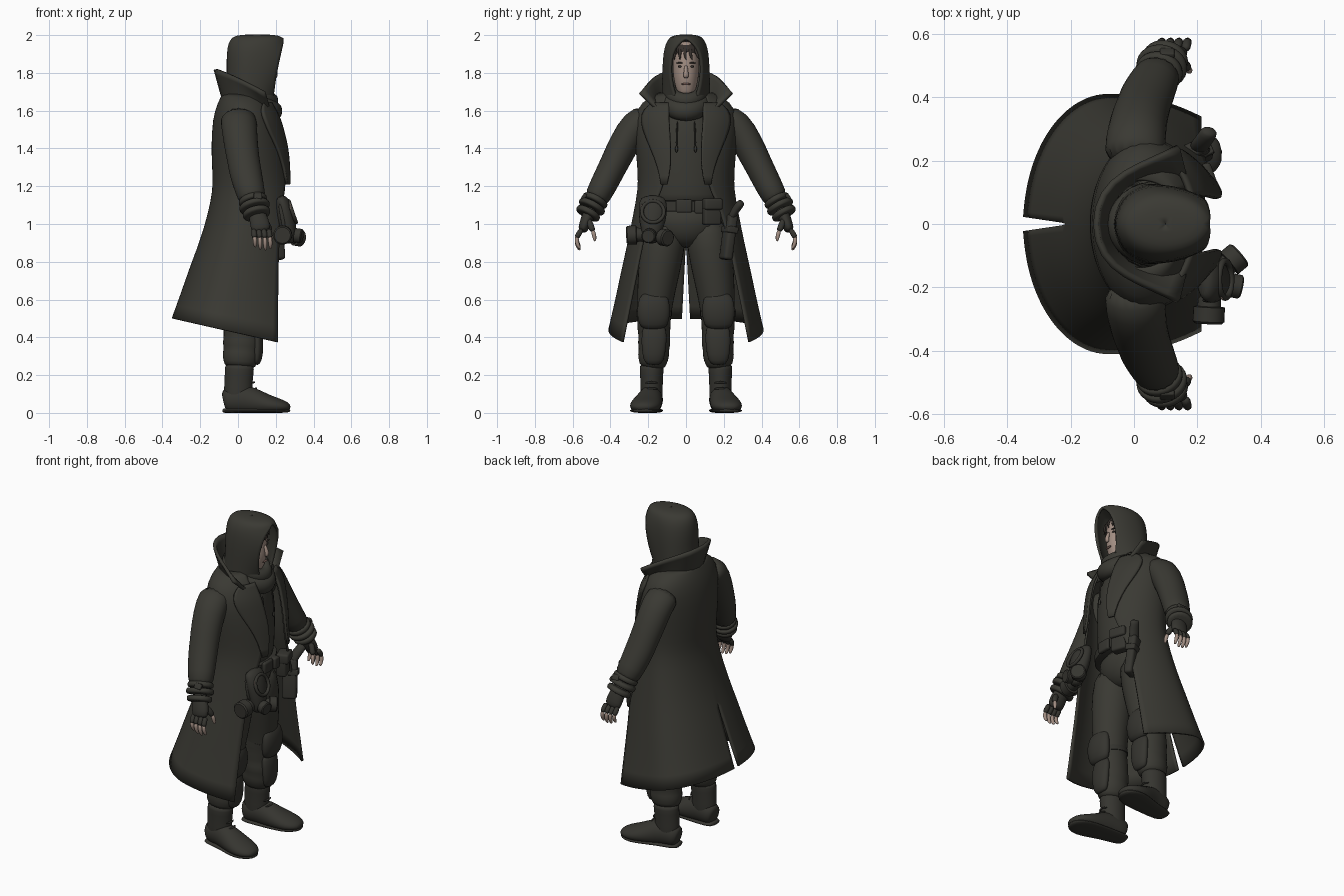
import bpy, bmesh, math
from mathutils import Vector, Matrix

def mat(name, r, g, b):
    m = bpy.data.materials.new(name)
    m.diffuse_color = (r, g, b, 1)
    return m

CLOTH = mat("dark olive cloth", .042, .041, .033)
GEAR = mat("dark gear", .036, .035, .029)
SKIN = mat("skin", .36, .27, .225)
HAIR = mat("dark hair", .035, .028, .024)
LIPS = mat("muted lips", .2, .12, .1)

def finish(name, bm, m, mirror=False, sub=1, solid=0, hard=False):
    bmesh.ops.remove_doubles(bm, verts=bm.verts, dist=1e-5)
    bmesh.ops.recalc_face_normals(bm, faces=bm.faces)
    me = bpy.data.meshes.new(name)
    bm.to_mesh(me)
    bm.free()
    me.materials.append(m)
    ob = bpy.data.objects.new(name, me)
    bpy.context.collection.objects.link(ob)
    if hard:
        bpy.ops.object.select_all(action='DESELECT')
        ob.select_set(True)
        bpy.context.view_layer.objects.active = ob
        bpy.ops.object.shade_smooth_by_angle()
    else:
        me.shade_smooth()
    if mirror:
        mod = ob.modifiers.new("mirror", 'MIRROR')
        mod.use_axis = (False, True, False)
        mod.merge_threshold = .0015
    if sub and not hard:
        mod = ob.modifiers.new("smooth", 'SUBSURF')
        mod.levels = mod.render_levels = sub
        mod.boundary_smooth = 'PRESERVE_CORNERS'
    if solid:
        mod = ob.modifiers.new("thickness", 'SOLIDIFY')
        mod.thickness, mod.offset = solid, 0
    return ob

def tube(name, pts, m, ref='X', closed=False, n=16, floor=False, **kw):
    """Loft of elliptical rings; pts = (x, y, z, radius along ref, other radius)."""
    bm = bmesh.new()
    ref = {'X': Vector((1, 0, 0)), 'Y': Vector((0, 1, 0)), 'Z': Vector((0, 0, 1))}[ref]
    P = [Vector(p[:3]) for p in pts]
    k, rings = len(P), []
    for i, p in enumerate(pts):
        a = P[(i - 1) % k] if closed or i else P[0]
        b = P[(i + 1) % k] if closed or i < k - 1 else P[-1]
        t = (b - a).normalized()
        u = (ref - t * ref.dot(t)).normalized()
        v = t.cross(u)
        ring = []
        for j in range(n):
            c = 2 * math.pi * j / n
            co = P[i] + u * p[3] * math.cos(c) + v * p[-1] * math.sin(c)
            if floor:
                co.z = max(co.z, 0)
            ring.append(bm.verts.new(co))
        rings.append(ring)
    for i in range(k if closed else k - 1):
        r, s = rings[i], rings[(i + 1) % k]
        for j in range(n):
            bm.faces.new((r[j], r[(j + 1) % n], s[(j + 1) % n], s[j]))
    if not closed:
        bm.faces.new(rings[0])
        bm.faces.new(rings[-1])
    return finish(name, bm, m, **kw)

def grid(name, rows, m, **kw):
    bm = bmesh.new()
    V = [[bm.verts.new(p) for p in r] for r in rows]
    for a, b in zip(V, V[1:]):
        for j in range(len(a) - 1):
            bm.faces.new((a[j], a[j + 1], b[j + 1], b[j]))
    return finish(name, bm, m, **kw)

def box(name, c, s, m, rot=(0, 0, 0), bevel=.01, **kw):
    bm = bmesh.new()
    bmesh.ops.create_cube(bm, size=1)
    bmesh.ops.scale(bm, vec=s, verts=bm.verts)
    bmesh.ops.bevel(bm, geom=bm.edges[:], offset=bevel, segments=3, affect='EDGES', profile=.5)
    for ax, a in zip('XYZ', rot):
        bmesh.ops.rotate(bm, matrix=Matrix.Rotation(math.radians(a), 3, ax), verts=bm.verts)
    bmesh.ops.translate(bm, vec=c, verts=bm.verts)
    return finish(name, bm, m, hard=True, **kw)

def ball(name, c, s, m, **kw):
    bm = bmesh.new()
    bmesh.ops.create_uvsphere(bm, u_segments=16, v_segments=10, radius=1)
    bmesh.ops.scale(bm, vec=s, verts=bm.verts)
    bmesh.ops.translate(bm, vec=c, verts=bm.verts)
    return finish(name, bm, m, sub=0, **kw)

def shell(name, rows, n, m, warp=None, **kw):
    """Open-fronted half shell; rows = z, back x, side x, half width, front x, front y."""
    out = []
    for z, xb, xs, w, xf, yf in rows:
        tf = math.asin(min(yf / w, .99))
        af = (xf - xs) / math.cos(tf)
        line = []
        for j in range(n + 1):
            t = math.pi + (tf - math.pi) * j / n
            c = math.cos(t)
            p = Vector((xs + (xs - xb if c < 0 else af) * c, w * math.sin(t), z))
            line.append(warp(p, j) if warp else p)
        out.append(line)
    return grid(name, out, m, mirror=True, **kw)

# Long coat: open front, tilted hem and back slit
COAT = [(1.69, -.075, .02, .14, .12, .10), (1.645, -.10, .02, .235, .15, .11),
        (1.56, -.13, .03, .275, .20, .11), (1.40, -.137, .04, .262, .24, .10),
        (1.27, -.13, .04, .25, .25, .10), (1.18, -.127, .04, .25, .245, .13),
        (1.05, -.155, .03, .275, .225, .19), (.92, -.19, .01, .30, .215, .23),
        (.75, -.25, -.02, .34, .21, .265), (.60, -.295, -.05, .37, .21, .30),
        (.44, -.345, -.08, .407, .21, .335)]

def hang(p, j):
    k = max(0, (1.05 - p.z) / .61)
    if j == 0:
        p.y = max(0, (.92 - p.z) / .48) * .022
    p.z -= k * (p.x + .08) * .225
    return p

shell("long_coat", COAT, 16, CLOTH, hang, solid=.012)

# Lapels laid over the chest
def coat_point(z):
    for a, b in zip(COAT, COAT[1:]):
        if a[0] >= z >= b[0]:
            f = (a[0] - z) / (a[0] - b[0])
            return [p + (q - p) * f for p, q in zip(a, b)]

rows = []
for z, wd in ((1.64, .07), (1.60, .115), (1.55, .13), (1.48, .115), (1.4, .085), (1.3, .045), (1.21, .01)):
    _, xb, xs, w, xf, yf = coat_point(z)
    af = (xf - xs) / math.sqrt(1 - (yf / w) ** 2)
    ys = [yf - .02 + (wd + .02) * i / 5 for i in range(6)]
    rows.append([(xs + af * math.sqrt(max(0, 1 - (y / w) ** 2)) + .016, y, z) for y in ys])
grid("lapel", rows, CLOTH, mirror=True, solid=.014)

# Raised collar
top = [(-.128, 0, 1.82), (-.105, .10, 1.815), (-.03, .165, 1.785), (.06, .205, 1.74), (.14, .245, 1.695)]
low = [(-.085, 0, 1.66), (-.06, .10, 1.66), (.02, .15, 1.65), (.10, .16, 1.63), (.175, .12, 1.58)]
grid("collar", [[Vector(a).lerp(Vector(b), f) for a, b in zip(top, low)] for f in (0, .35, .7, 1)],
     CLOTH, mirror=True, solid=.018)

# Hood and gathered scarf
HOOD = [(1.60, -.06, .04, .125, .17, .02), (1.68, -.06, .05, .122, .185, .058),
        (1.78, -.052, .06, .12, .198, .082), (1.87, -.055, .07, .117, .218, .08),
        (1.935, -.05, .08, .108, .232, .058), (1.965, -.04, .09, .095, .238, .022),
        (1.985, -.025, .1, .08, .234, 0), (1.995, .01, .1, .05, .2, 0), (1.997, .098, .1, .0008, .101, 0)]
shell("hood", HOOD, 12, CLOTH, solid=.014)
for nm, dz, k, r in (("scarf_lower", 0, 1, .046), ("scarf_upper", .055, .88, .038)):
    pts = []
    for i in range(16):
        a = 2 * math.pi * i / 16
        c = math.cos(a)
        pts.append((.075 + .12 * k * c, .095 * k * math.sin(a), 1.65 + dz - .055 * c, r * 1.15, r))
    tube(nm, pts, CLOTH, ref='Z', closed=True, n=12)
tube("drawstring", [(.2, .045, 1.55, .005, .005), (.212, .05, 1.46, .005, .005), (.212, .05, 1.40, .005, .005)],
     GEAR, n=8, mirror=True)
tube("drawstring_tip", [(.212, .05, 1.42, .009, .009), (.212, .05, 1.375, .009, .009)], GEAR, n=8, mirror=True)

# Head and face
tube("head", [(.155, 0, 1.68, .022, .022), (.135, 0, 1.695, .05, .045), (.115, 0, 1.735, .077, .06),
              (.105, 0, 1.785, .087, .069), (.10, 0, 1.83, .088, .072), (.098, 0, 1.88, .091, .072),
              (.09, 0, 1.935, .082, .064), (.085, 0, 1.965, .05, .04)], SKIN)
tube("nose", [(.184, 0, 1.842, .008, .009), (.196, 0, 1.81, .011, .011), (.202, 0, 1.785, .013, .017),
              (.192, 0, 1.772, .008, .012)], SKIN, n=10)
ball("eye", (.176, .031, 1.834, ), (.007, .013, .006), HAIR, mirror=True)
ball("brow", (.178, .032, 1.853), (.007, .021, .004), HAIR, mirror=True)
ball("mouth", (.188, 0, 1.741), (.006, .024, .006), LIPS)
ball("hair", (.085, 0, 1.915), (.095, .08, .055), HAIR)
for i, y in enumerate((-.055, -.03, -.005, .02, .05)):
    tube("hair_strand_%d" % i, [(.165 - abs(y) * .3, y, 1.94, .008, .012), (.192 - abs(y) * .4, y * 1.15, 1.9, .006, .01),
         (.188 - abs(y) * .5, y * 1.3 + .008, 1.865, .003, .003)], HAIR, n=8)

# Sleeves, cuffs and straps
tube("sleeve", [(.0, .19, 1.57, .10, .075), (.005, .265, 1.535, .097, .085), (.015, .33, 1.42, .092, .083),
                (.03, .375, 1.33, .087, .077), (.04, .405, 1.27, .088, .075), (.06, .445, 1.19, .08, .072),
                (.083, .49, 1.105, .074, .066)], CLOTH, mirror=True)
for nm, a, r in (("cuff_fold", 0, .078), ("cuff_strap", .035, .084), ("cuff_end", .075, .076)):
    x, y, z = .075 + a * .25, .472 + a * .5, 1.14 - a * .9
    tube(nm, [(x, y, z, r * .9, r * .8), (x + .002, y + .004, z - .007, r, r * .92),
              (x + .006, y + .013, z - .025, r, r * .92), (x + .008, y + .017, z - .032, r * .9, r * .8)],
         CLOTH, mirror=True)
box("cuff_buckle", (.105, .54, 1.145), (.045, .02, .035), GEAR, rot=(33, 0, 0), bevel=.005, mirror=True)

# Gloves with bare fingertips
tube("glove", [(.09, .495, 1.09, .042, .036), (.105, .52, 1.04, .048, .033), (.118, .538, .995, .054, .03),
               (.122, .55, .955, .05, .024)], GEAR, mirror=True)
for i in range(4):
    x, d = .163 - .027 * i, (.0, .008, .004, -.008)[i]
    tube("glove_finger_%d" % i, [(x, .55, .975, .015, .015), (x + .004, .57, .945, .0155, .0155),
                                 (x + .006, .58, .925, .015, .015)], GEAR, n=10, mirror=True)
    tube("fingertip_%d" % i, [(x + .005, .577, .935, .012, .012), (x + .008, .58, .905 - d, .012, .012),
                              (x + .009, .568, .879 - d, .010, .010), (x + .009, .56, .869 - d, .005, .005)],
         SKIN, n=10, mirror=True)
tube("glove_thumb", [(.135, .52, 1.03, .018, .018), (.162, .502, .985, .018, .018), (.17, .492, .96, .016, .016)],
     GEAR, n=10, mirror=True)
tube("thumb_tip", [(.168, .494, .97, .013, .013), (.175, .484, .93, .012, .012), (.177, .482, .907, .006, .006)],
     SKIN, n=10, mirror=True)

# Shirt, hips, belt
tube("shirt", [(.05, 0, 1.08, .14, .2), (.045, 0, 1.14, .15, .205), (.05, 0, 1.3, .155, .205),
               (.05, 0, 1.48, .155, .2), (.05, 0, 1.58, .13, .15), (.05, 0, 1.66, .09, .09)], CLOTH)
tube("hips", [(.045, 0, 1.11, .14, .2), (.04, 0, 1.0, .145, .205), (.04, 0, .92, .12, .15), (.04, 0, .87, .06, .06)], CLOTH)
tube("belt", [(.045, 0, 1.125, .152, .21), (.045, 0, 1.12, .162, .218), (.045, 0, 1.07, .162, .218),
              (.045, 0, 1.065, .152, .21)], GEAR, n=32, hard=True)
box("belt_buckle", (.21, -.01, 1.095), (.025, .085, .07), GEAR)

# Trousers, with bunched folds above the boots
tube("trouser_leg", [(.04, .10, 1.03, .13, .115), (.05, .127, .86, .125, .12), (.045, .148, .72, .115, .11),
                     (.04, .163, .60, .102, .098), (.03, .17, .50, .096, .09), (.02, .17, .44, .102, .09),
                     (.02, .168, .41, .096, .083), (.02, .168, .37, .104, .09), (.018, .17, .335, .095, .08),
                     (.015, .172, .30, .1, .086), (.012, .176, .265, .09, .074), (.01, .18, .235, .078, .066)],
     CLOTH, mirror=True)

# Knee and shin pads
tube("knee_pad", [(.10, .17, .635, .02, .05), (.115, .17, .615, .035, .08), (.12, .172, .54, .042, .092),
                  (.11, .172, .465, .036, .08), (.10, .172, .445, .02, .055)], GEAR, mirror=True)
tube("shin_pad", [(.09, .168, .465, .02, .05), (.1, .168, .44, .03, .068), (.105, .17, .35, .032, .068),
                  (.10, .172, .275, .028, .055), (.09, .172, .255, .015, .035)], GEAR, mirror=True)
tube("knee_strap", [(.035, .17, .545, .103, .096), (.03, .17, .515, .103, .096)], GEAR, n=24, hard=True, mirror=True)

# Boots with soles and laces
tube("boot_shaft", [(.008, .182, .26, .076, .062), (.008, .182, .24, .08, .066), (.003, .182, .17, .075, .06),
                    (.0, .182, .10, .078, .06), (.0, .182, .03, .072, .056)], GEAR, mirror=True)
tube("boot_foot", [(-.078, .175, .06, .05, .04), (-.06, .177, .065, .07, .058), (.02, .185, .075, .08, .064),
                   (.08, .195, .06, .075, .072), (.15, .21, .045, .055, .085), (.21, .22, .036, .043, .083),
                   (.255, .228, .032, .03, .06), (.278, .23, .03, .012, .028)], GEAR, ref='Z', floor=True, mirror=True)
tube("boot_sole", [(-.082, .175, .012, .012, .035), (-.065, .177, .012, .014, .06), (.05, .188, .012, .014, .068),
                   (.16, .213, .012, .014, .088), (.23, .224, .012, .014, .08), (.28, .23, .014, .012, .03)],
     GEAR, ref='Z', floor=True, mirror=True)
for i in range(4):
    x, z = .076 + .012 * max(0, 2 - i), .125 + .032 * i
    tube("boot_lace_%d" % i, [(x - .018, .148, z, .006, .006), (x + .004, .183, z + .008, .006, .006),
                              (x - .018, .218, z, .006, .006)], GEAR, ref='Z', n=8, mirror=True)

# Hanging gas mask on one hip
tube("mask_body", [(.215, -.175, 1.145, .02, .055), (.235, -.175, 1.125, .04, .075), (.25, -.175, 1.05, .05, .078),
                   (.262, -.18, .985, .048, .062), (.27, -.185, .925, .04, .045), (.265, -.185, .895, .025, .03)], GEAR)
frame = [(.28 - .02 * math.sin(a) + .008, -.175 + .06 * math.cos(a), 1.065 + .058 * math.sin(a), .011, .011)
         for a in [2 * math.pi * i / 16 for i in range(16)]]
tube("mask_visor_frame", frame, GEAR, closed=True, n=8)
for nm, a, b, r in (("front", (.27, -.185, .945), (.34, -.2, .935), .038),
                    ("outer", (.24, -.215, .945), (.235, -.315, .94), .05),
                    ("inner", (.27, -.15, .935), (.335, -.095, .925), .045)):
    A, B = Vector(a), Vector(b)
    ref = 'Z'
    tube("mask_filter_" + nm, [(*A, r * .7, r * .7), (*A.lerp(B, .45), r * .75, r * .75), (*A.lerp(B, .47), r, r),
         (*A.lerp(B, .93), r, r), (*B, r * .85, r * .85)], GEAR, ref='Z', n=24, hard=True)
tube("mask_strap", [(.22, -.24, 1.11, .012, .006), (.235, -.245, 1.04, .012, .006), (.245, -.235, .97, .012, .006)], GEAR, n=8)
tube("mask_lining", [(.275, -.232, 1.11, .004, .004), (.282, -.24, 1.07, .004, .004)], SKIN, n=8)

# Belt pouch, holster and sidearm grip on the other hip
box("belt_pouch", (.215, .135, 1.065), (.06, .095, .14), GEAR, rot=(0, 0, 20), bevel=.012)
box("pouch_flap", (.228, .14, 1.105), (.06, .10, .06), GEAR, rot=(0, 0, 20), bevel=.012)
box("small_pouch", (.2, .07, 1.09), (.05, .05, .07), GEAR)
box("holster", (.2, .225, .93), (.085, .05, .24), GEAR, rot=(-8, 0, 25), bevel=.016)
box("holster_strap", (.2, .232, .97), (.095, .06, .035), GEAR, rot=(-8, 0, 25), bevel=.006)
tube("sidearm_grip", [(.2, .235, 1.02, .035, .022), (.215, .258, 1.07, .03, .022), (.235, .285, 1.105, .03, .024),
                      (.24, .298, 1.12, .024, .018)], GEAR, n=12)
